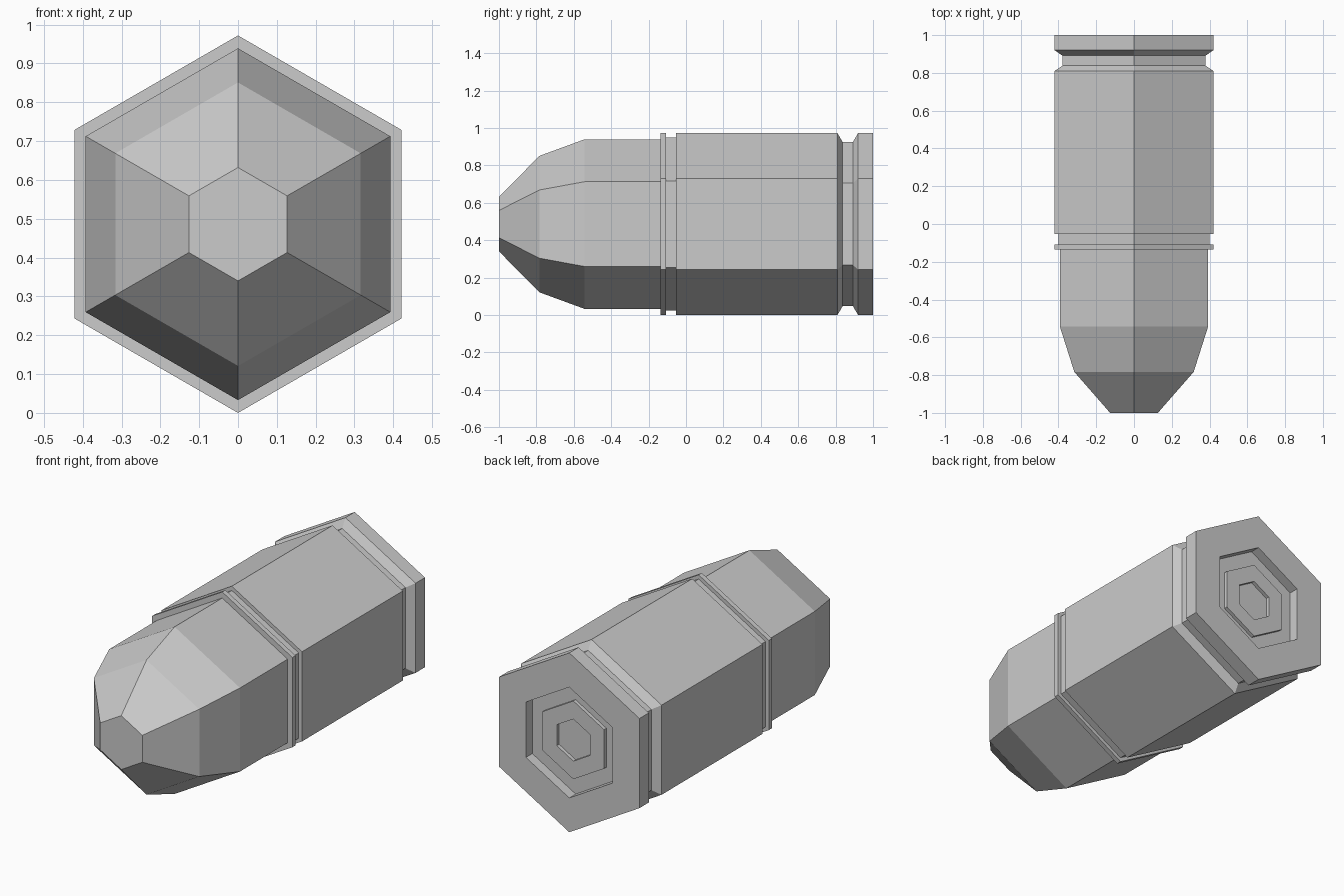
import bpy
import bmesh
import math

old = bpy.data.objects.get("Cube")
if old:
    bpy.data.objects.remove(old, do_unlink=True)

RADIUS = 0.486   # corner radius of the hexagonal body
SIDES = 6

grey = bpy.data.materials.new("plain grey")
grey.use_nodes = True
colour = (0.6, 0.6, 0.6, 1)
grey.diffuse_color = colour
grey.node_tree.nodes["Principled BSDF"].inputs["Base Color"].default_value = colour


def hex_lathe(name, profile):
    """Sweep (y, radius) points into a closed hexagonal solid along y."""
    bm = bmesh.new()
    rings = []
    for y, r in profile:
        ring = []
        for i in range(SIDES):
            a = math.tau * i / SIDES
            ring.append(bm.verts.new((r * math.sin(a), y, RADIUS + r * math.cos(a))))
        rings.append(ring)
    for a, b in zip(rings, rings[1:]):
        for i in range(SIDES):
            j = (i + 1) % SIDES
            bm.faces.new((a[i], a[j], b[j], b[i]))
    bm.faces.new(rings[0])
    bm.faces.new(rings[-1])
    bmesh.ops.recalc_face_normals(bm, faces=bm.faces)
    mesh = bpy.data.meshes.new(name)
    bm.to_mesh(mesh)
    bm.free()
    mesh.materials.append(grey)
    obj = bpy.data.objects.new(name, mesh)
    bpy.context.collection.objects.link(obj)
    return obj


# Tapered nose with a flat tip, seated in the casing
hex_lathe("nose", [(-1, 0.146), (-0.783, 0.365), (-0.543, 0.453), (-0.12, 0.453)])

# Casing: mouth lip, shallow groove, body, extractor groove, rim, rear recess
hex_lathe("casing", [
    (-0.135, RADIUS), (-0.108, RADIUS),
    (-0.108, 0.463), (-0.053, 0.463),
    (-0.053, RADIUS), (0.81, RADIUS),
    (0.838, 0.438), (0.892, 0.438),
    (0.92, RADIUS), (1, RADIUS),
    (1, 0.3), (0.945, 0.3),
])

# Raised rear cap with a dimple in the middle
hex_lathe("rear_cap", [
    (0.94, 0.212), (0.965, 0.212), (0.965, 0.114), (0.9, 0.114),
])
